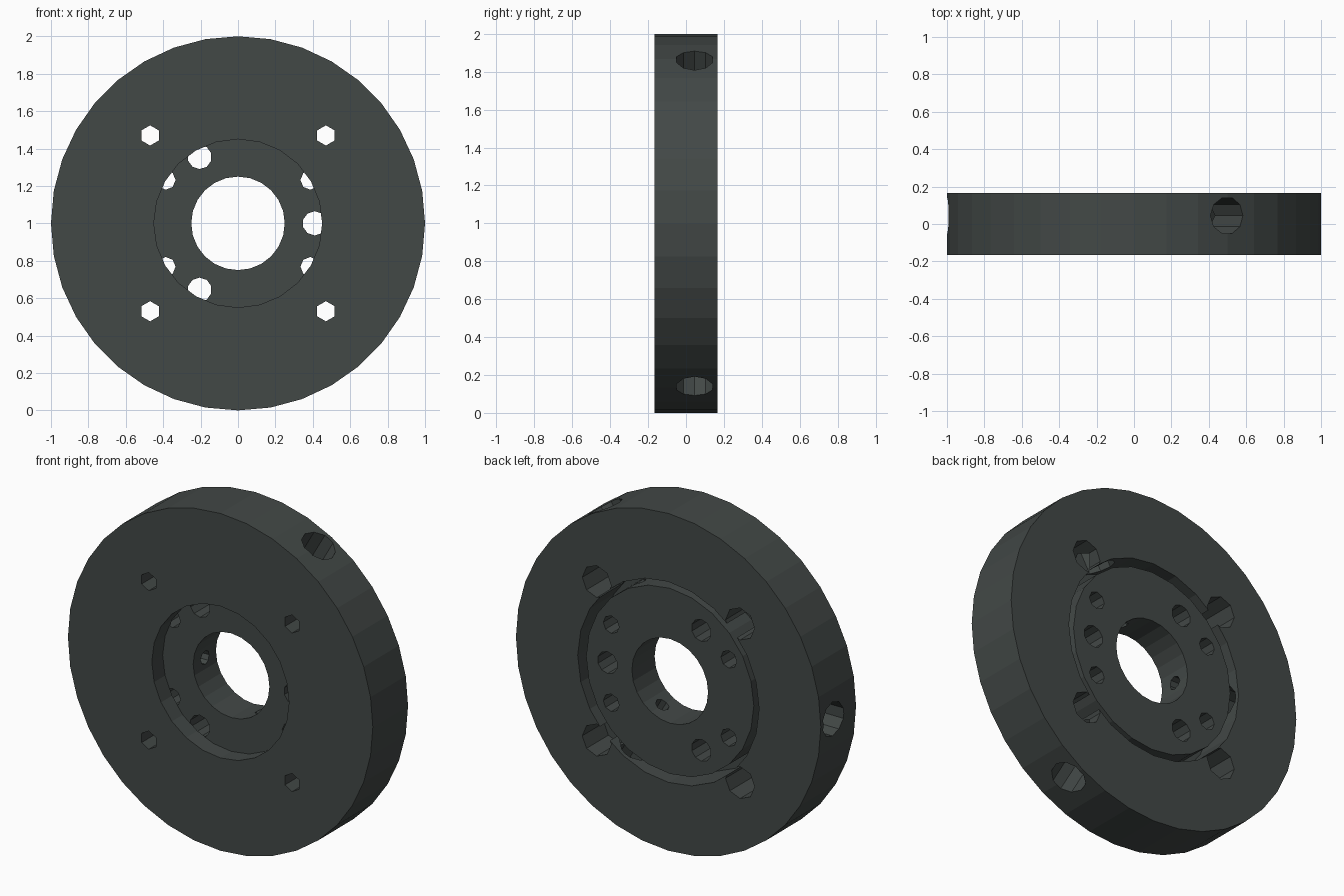
import bpy
from math import cos, sin, pi, radians
from mathutils import Vector

if "Cube" in bpy.data.objects:
    bpy.data.objects.remove(bpy.data.objects["Cube"])

mat = bpy.data.materials.new("dark_grey")
mat.diffuse_color = (0.055, 0.065, 0.062, 1)
mat.use_nodes = True
mat.node_tree.nodes["Principled BSDF"].inputs["Base Color"].default_value = mat.diffuse_color
CENTRE = Vector((0, 0, 1))


def cylinder(name, start, end, radius, sides):
    """Cylinder running from one point to another."""
    start, end = Vector(start), Vector(end)
    axis = end - start
    bpy.ops.mesh.primitive_cylinder_add(
        vertices=sides, radius=radius, depth=axis.length,
        location=(start + end) / 2,
        rotation=axis.to_track_quat('Z', 'Y').to_euler())
    ob = bpy.context.object
    ob.name = name
    return ob


def axial(name, x, z, y0, y1, radius, sides):
    return cylinder(name, (x, y0, z), (x, y1, z), radius, sides)


def polar(radius, degrees, y=0):
    a = radians(degrees)
    return CENTRE + Vector((radius * cos(a), y, radius * sin(a)))


def cut(target, cutter):
    cutter.hide_render = True
    mod = target.modifiers.new("cut", 'BOOLEAN')
    mod.operation = 'DIFFERENCE'
    mod.solver = 'EXACT'
    mod.object = cutter
    bpy.context.view_layer.objects.active = target
    bpy.ops.object.modifier_apply(modifier=mod.name)
    bpy.data.objects.remove(cutter, do_unlink=True)


# Outer ring with a front opening and a wider pocket at the back
ring = axial("outer_ring", 0, 1, -0.165, 0.165, 1.0, 36)
cut(ring, axial("front_opening", 0, 1, -0.3, 0.3, 0.45, 24))
cut(ring, axial("back_pocket", 0, 1, -0.06, 0.3, 0.595, 24))

# Corner lobes of the pocket with bolt holes through the front face
for sx in (-1, 1):
    for sz in (-1, 1):
        x, z = 0.47 * sx, 1 + 0.47 * sz
        cut(ring, axial("lobe", x, z, -0.04, 0.3, 0.095, 8))
        cut(ring, axial("bolt_hole", x, z, -0.3, 0.3, 0.054, 6))

# Radial access holes in the rim
for deg in (60, 180, 300):
    cut(ring, cylinder("access_hole", polar(0.52, deg, 0.045),
                       polar(1.2, deg, 0.045), 0.1, 10))

# Inner hub disc with central bore
hub = axial("hub", 0, 1, -0.063, 0.15, 0.55, 24)
cut(hub, axial("bore", 0, 1, -0.3, 0.3, 0.25, 24))

# Three large and four small through holes in the hub
for deg in (0, 120, 240):
    p = polar(0.41, deg)
    cut(hub, axial("large_hole", p.x, p.z, -0.3, 0.3, 0.065, 10))
for deg in (31, 149, 211, 329):
    p = polar(0.45, deg)
    cut(hub, axial("small_hole", p.x, p.z, -0.3, 0.3, 0.052, 8))

# Set-screw holes from the bore outwards, in line with the access holes
for deg in (60, 180, 300):
    cut(hub, cylinder("screw_hole", polar(0.2, deg, 0.045),
                      polar(0.7, deg, 0.045), 0.04, 8))

for ob in (ring, hub):
    ob.data.materials.clear()
    ob.data.materials.append(mat)
    for poly in ob.data.polygons:
        poly.use_smooth = False
